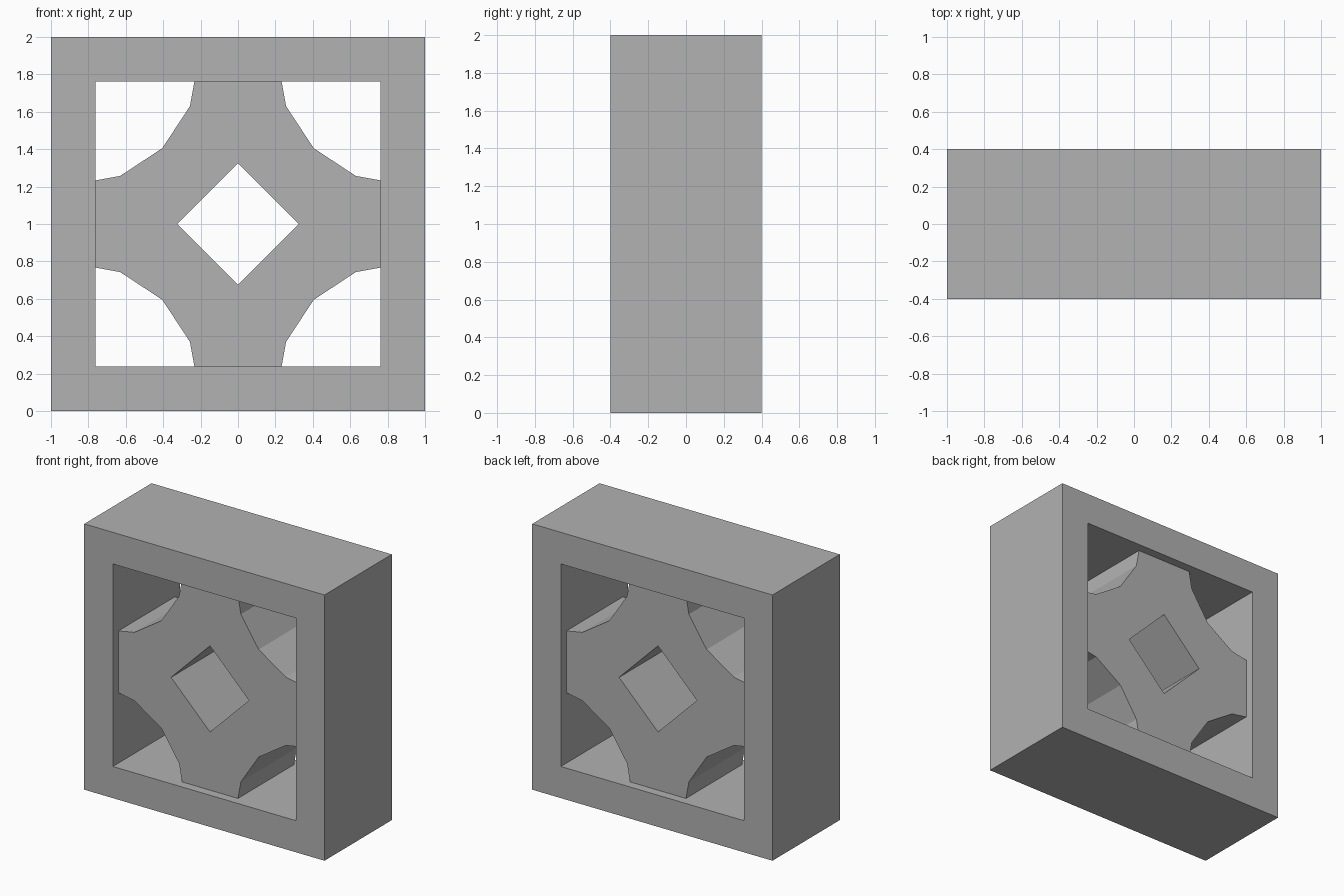
import bpy, bmesh

if "Cube" in bpy.data.objects:
    bpy.data.objects.remove(bpy.data.objects["Cube"])

grey = bpy.data.materials.new("light_grey")
grey.diffuse_color = (0.445, 0.445, 0.445, 1)
grey.use_nodes = True
grey.node_tree.nodes["Principled BSDF"].inputs["Base Color"].default_value = grey.diffuse_color


def ring_block(name, outer, inner, half_depth):
    """Extrude a ring along y from one quadrant of its outer and inner outlines."""
    bm = bmesh.new()
    section = outer + inner[::-1]
    for turn in range(4):
        verts = []
        for x, z in section:
            for _ in range(turn):
                x, z = -z, x
            verts.append(bm.verts.new((x, -half_depth, z + 1)))
        bm.faces.new(verts)
    bmesh.ops.remove_doubles(bm, verts=bm.verts, dist=1e-4)
    new = bmesh.ops.extrude_face_region(bm, geom=bm.faces[:], use_keep_orig=True)
    moved = [g for g in new["geom"] if isinstance(g, bmesh.types.BMVert)]
    bmesh.ops.translate(bm, verts=moved, vec=(0, 2 * half_depth, 0))
    bmesh.ops.recalc_face_normals(bm, faces=bm.faces)
    mesh = bpy.data.meshes.new(name)
    bm.to_mesh(mesh)
    bm.free()
    mesh.materials.append(grey)
    obj = bpy.data.objects.new(name, mesh)
    bpy.context.collection.objects.link(obj)
    return obj


# Square outer frame
W = 0.762
ring_block("square_frame", [(1, 0), (1, 1), (0, 1)], [(W, 0), (W, W), (0, W)], 0.4)

# Recessed cross panel with scooped corners and a diamond hole
scoop = [(W, 0), (W, 0.233), (0.63, 0.257), (0.405, 0.405), (0.257, 0.63), (0.233, W), (0, W)]
ring_block("cross_panel", scoop, [(0.324, 0), (0, 0.324)], 0.333)
